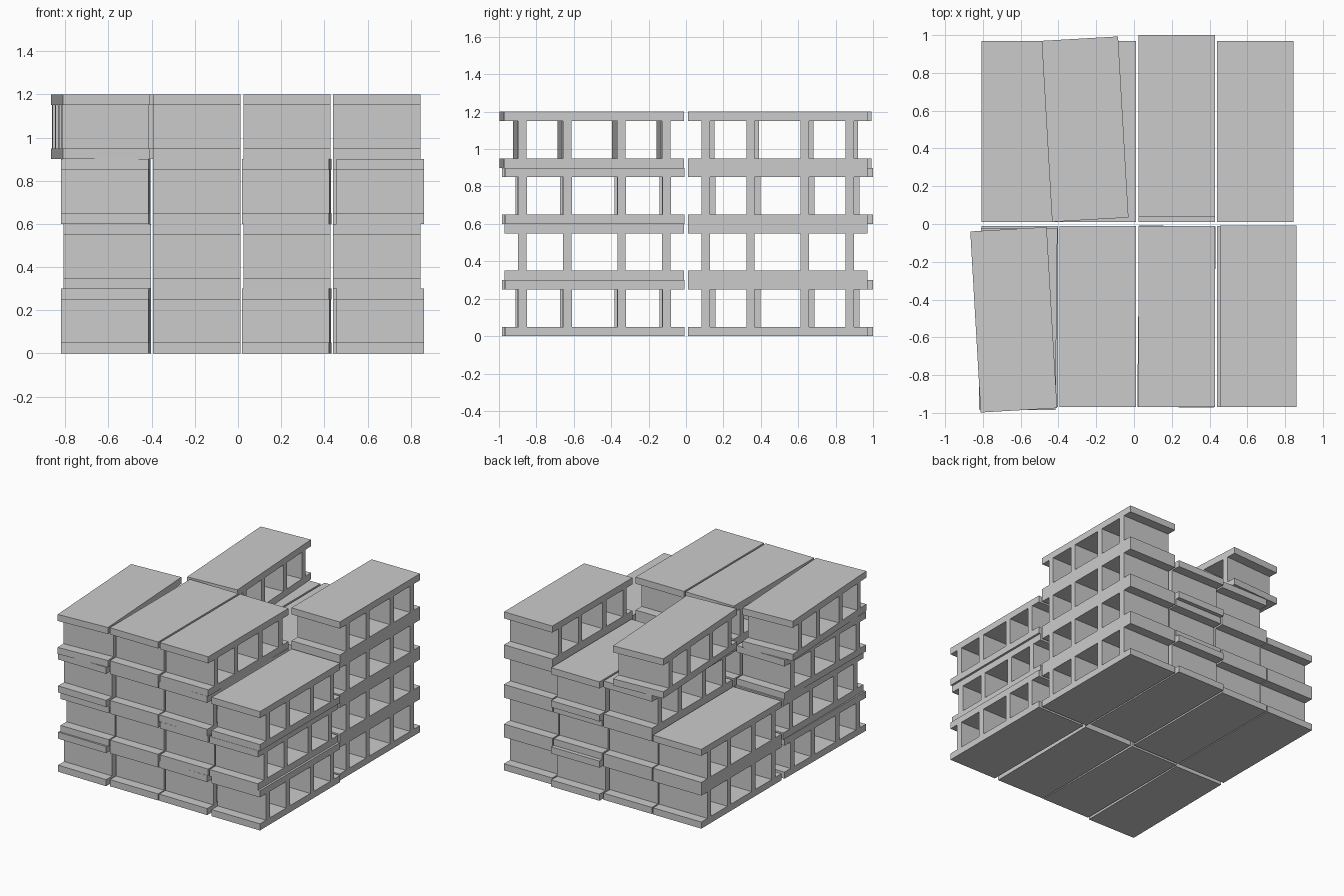
import bpy, bmesh
from math import radians
from mathutils import Matrix

if "Cube" in bpy.data.objects:
    bpy.data.objects.remove(bpy.data.objects["Cube"])

W, L, H, T = 0.405, 0.96, 0.30, 0.05     # block width, length, height, slab thickness
WEB = 0.045
WEB_Y = (-0.385, -0.145, 0.145, 0.385)


def add_box(bm, size, loc):
    m = Matrix.Translation(loc) @ Matrix.Diagonal((*size, 1))
    bmesh.ops.create_cube(bm, size=1, matrix=m)


# One hollow block: two slabs joined by four upright webs
bm = bmesh.new()
for z in (T / 2, H - T / 2):
    add_box(bm, (W, L, T), (0, 0, z))
for y in WEB_Y:
    add_box(bm, (W, WEB, H - 2 * T), (0, y, H / 2))
block_mesh = bpy.data.meshes.new("hollow_block")
bm.to_mesh(block_mesh)
bm.free()

COL_X = (-0.605, -0.192, 0.227, 0.643)
ROW_Y = {"front": -0.49, "back": 0.49}
# Number of stacked blocks in each column
COUNT = {"front": (4, 4, 4, 3), "back": (2, 4, 3, 4)}

# Blocks that sit off the regular grid: (x, y, degrees)
EVEN = {
    ("front", 0): (-0.613, -0.503, -0.6),
    ("front", 2): (0.225, -0.49, -0.6),
    ("front", 3): (0.659, -0.488, 0),
    ("back", 2): (0.227, 0.52, 0),
}
SPECIAL = {(lv,) + k: v for lv in (0, 2) for k, v in EVEN.items()}
SPECIAL[(3, "front", 0)] = (-0.637, -0.507, 3.3)
SPECIAL[(3, "back", 1)] = (-0.259, 0.502, 3.3)

# Stack of blocks, layer by layer
for row, y0 in ROW_Y.items():
    for col, x0 in enumerate(COL_X):
        for level in range(COUNT[row][col]):
            x, y, deg = SPECIAL.get((level, row, col), (x0, y0, 0))
            ob = bpy.data.objects.new(f"block_{row}_{col + 1}_layer_{level + 1}", block_mesh)
            ob.location = (x, y, level * H)
            ob.rotation_euler.z = radians(deg)
            bpy.context.collection.objects.link(ob)
